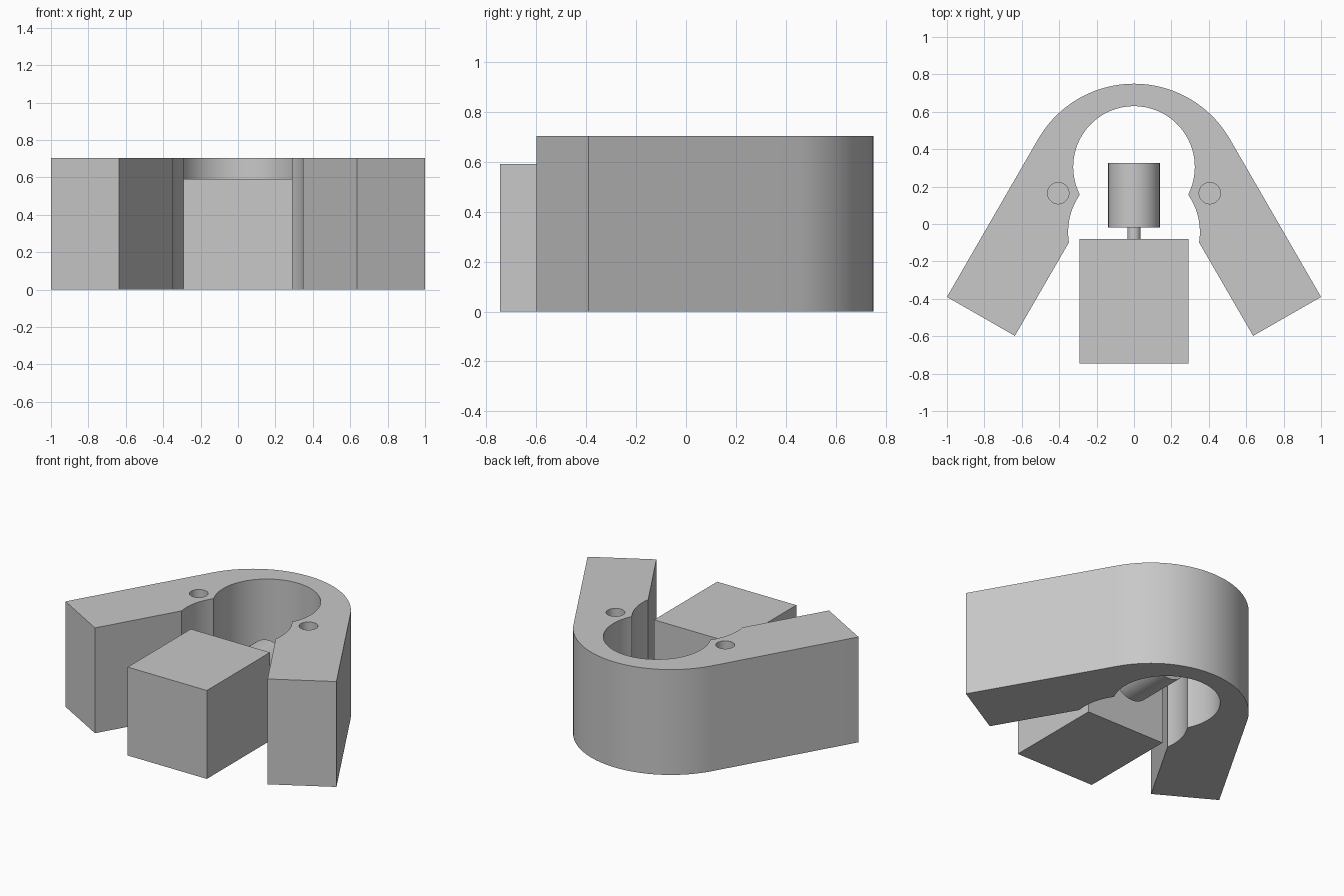
import bpy, bmesh
from math import sin, cos, pi, radians, atan2, hypot
from mathutils import Vector

cube = bpy.data.objects.get("Cube")
if cube:
    bpy.data.objects.remove(cube, do_unlink=True)

grey = bpy.data.materials.new("plain_grey")
grey.use_nodes = True
colour = (0.58, 0.58, 0.58, 1)
grey.diffuse_color = colour
grey.node_tree.nodes["Principled BSDF"].inputs["Base Color"].default_value = colour


def finish(obj, name):
    obj.name = obj.data.name = name
    obj.data.materials.clear()
    obj.data.materials.append(grey)
    bpy.ops.object.select_all(action='DESELECT')
    obj.select_set(True)
    bpy.context.view_layer.objects.active = obj
    bpy.ops.object.shade_smooth_by_angle(angle=radians(25))
    return obj


def cylinder(name, radius, start, end):
    a, b = Vector(start), Vector(end)
    bpy.ops.mesh.primitive_cylinder_add(
        vertices=64, radius=radius, depth=(b - a).length, location=(a + b) / 2,
        rotation=(b - a).to_track_quat('Z', 'Y').to_euler())
    return finish(bpy.context.object, name)


def arc(cy, r, a0, a1, steps):
    return [(r * cos(a0 + (a1 - a0) * i / steps), cy + r * sin(a0 + (a1 - a0) * i / steps))
            for i in range(steps + 1)]


# Bracket half outline, from the crown of the outer arc round to the bore crown
HEIGHT = 0.703
cusp, step = (0.289, 0.158), (0.348, -0.099)
bore_y, pocket_y = 0.305, -0.044
half = arc(0.158, 0.592, pi / 2, pi / 6, 24)
half += [(1.0, -0.39), (0.637, -0.598)]
half += arc(pocket_y, hypot(step[0], step[1] - pocket_y),
            atan2(step[1] - pocket_y, step[0]), atan2(cusp[1] - pocket_y, cusp[0]), 12)
half += arc(bore_y, 0.325, atan2(cusp[1] - bore_y, cusp[0]), pi / 2, 36)

# Both halves are joined at the centre line
bm = bmesh.new()
for side in (1, -1):
    verts = [bm.verts.new((side * x, y, 0)) for x, y in half]
    bm.faces.new(verts)
bmesh.ops.remove_doubles(bm, verts=bm.verts, dist=0.001)
seam = [e for e in bm.edges if len(e.link_faces) == 2]
bmesh.ops.recalc_face_normals(bm, faces=bm.faces)
bmesh.ops.dissolve_edges(bm, edges=seam, use_verts=False)
top = bmesh.ops.extrude_face_region(bm, geom=bm.faces[:], use_keep_orig=True)
bmesh.ops.translate(bm, vec=(0, 0, HEIGHT),
                    verts=[v for v in top["geom"] if isinstance(v, bmesh.types.BMVert)])
bmesh.ops.recalc_face_normals(bm, faces=bm.faces)
mesh = bpy.data.meshes.new("bracket")
bm.to_mesh(mesh)
bm.free()
bracket = bpy.data.objects.new("bracket", mesh)
bpy.context.collection.objects.link(bracket)

# Blind pin holes in the top of each arm
for side in (1, -1):
    cutter = cylinder("hole_cutter", 0.057, (side * 0.405, 0.165, 0.35),
                      (side * 0.405, 0.165, HEIGHT + 0.1))
    cutter.hide_render = True
    mod = bracket.modifiers.new("hole", 'BOOLEAN')
    mod.operation, mod.solver, mod.object = 'DIFFERENCE', 'EXACT', cutter
    bpy.context.view_layer.objects.active = bracket
    bpy.ops.object.modifier_apply(modifier=mod.name)
    bpy.data.objects.remove(cutter, do_unlink=True)
finish(bracket, "bracket")

# Block in the mouth of the bracket
bpy.ops.mesh.primitive_cube_add(size=1, location=(0, -0.413, 0.295))
block = bpy.context.object
block.scale = (0.584, 0.665, 0.59)
finish(block, "block")

# Shaft and roller behind the block
AXIS = 0.3
cylinder("shaft", 0.035, (0, -0.081, AXIS), (0, -0.02, AXIS))
cylinder("roller", 0.138, (0, -0.02, AXIS), (0, 0.326, AXIS))
